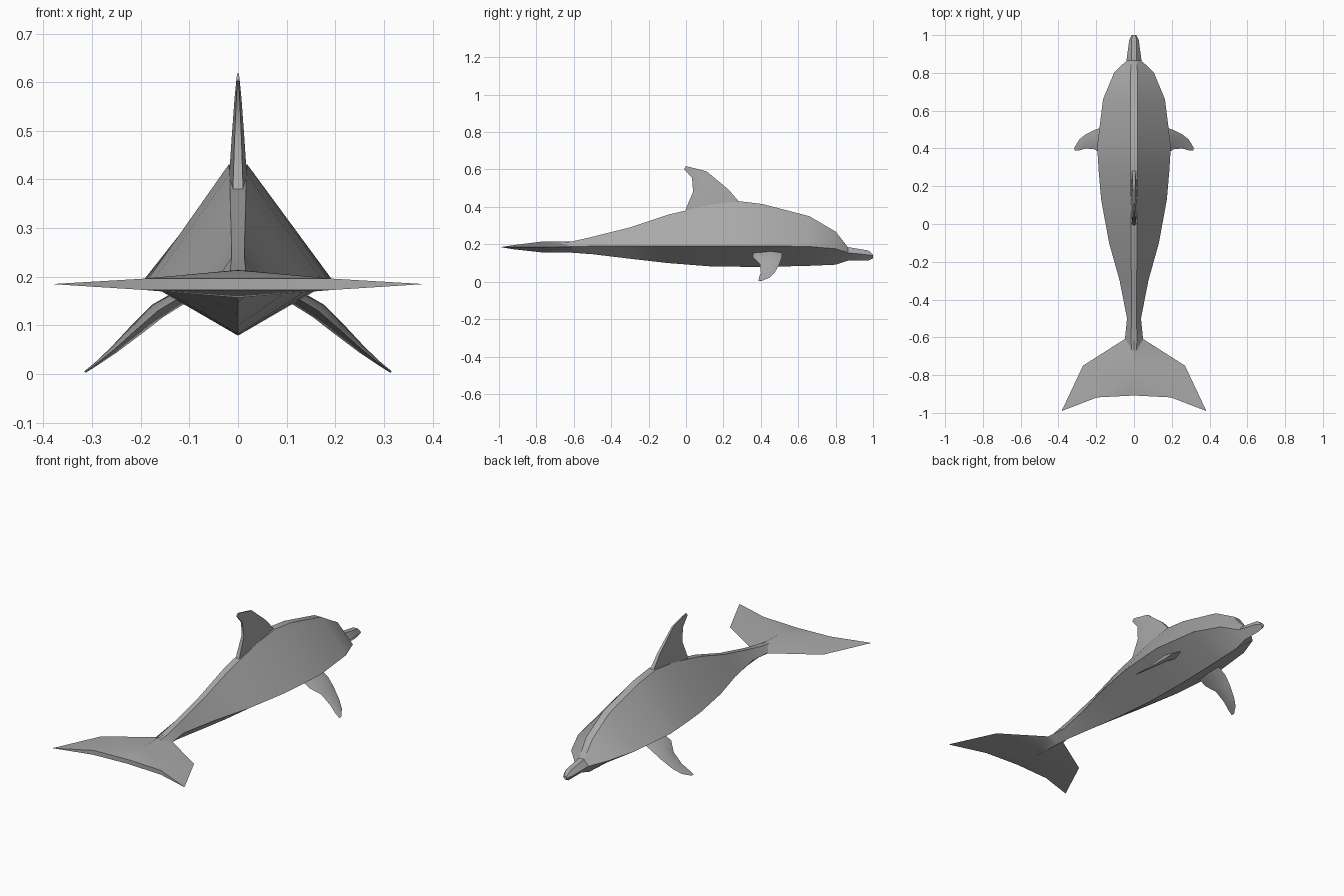
import bpy, bmesh, math

if "Cube" in bpy.data.objects:
    bpy.data.objects.remove(bpy.data.objects["Cube"])

skin = bpy.data.materials.new("grey skin")
skin.diffuse_color = (0.4, 0.4, 0.4, 1)
skin.use_nodes = True
skin.node_tree.nodes["Principled BSDF"].inputs["Base Color"].default_value = skin.diffuse_color


def finish(name, bm, angle=30):
    """Turn a bmesh into a shaded object with the skin colour."""
    bmesh.ops.remove_doubles(bm, verts=bm.verts, dist=0.0005)
    bmesh.ops.recalc_face_normals(bm, faces=bm.faces)
    mesh = bpy.data.meshes.new(name)
    bm.to_mesh(mesh)
    bm.free()
    mesh.materials.append(skin)
    ob = bpy.data.objects.new(name, mesh)
    bpy.context.collection.objects.link(ob)
    bpy.ops.object.select_all(action='DESELECT')
    ob.select_set(True)
    bpy.context.view_layer.objects.active = ob
    bpy.ops.object.shade_smooth_by_angle(angle=math.radians(angle))
    return ob


def loft(name, rings, angle=30):
    """Skin a list of equal-length closed rings and cap both ends."""
    bm = bmesh.new()
    loops = [[bm.verts.new(p) for p in ring] for ring in rings]
    n = len(rings[0])
    for a, b in zip(loops, loops[1:]):
        for i in range(n):
            j = (i + 1) % n
            bm.faces.new((a[i], a[j], b[j], b[i]))
    bm.faces.new(loops[0])
    bm.faces.new(loops[-1])
    return finish(name, bm, angle)


# Body: y, ridge z, ridge half width, side z, side half width, keel z
stations = [
    (-0.70, 0.205, 0.010, 0.185, 0.030, 0.160),
    (-0.61, 0.215, 0.016, 0.188, 0.048, 0.155),
    (-0.50, 0.240, 0.013, 0.190, 0.037, 0.147),
    (-0.30, 0.290, 0.014, 0.190, 0.076, 0.123),
    (-0.10, 0.357, 0.016, 0.191, 0.132, 0.100),
    (0.13, 0.412, 0.017, 0.192, 0.174, 0.082),
    (0.28, 0.431, 0.019, 0.192, 0.187, 0.080),
    (0.41, 0.415, 0.019, 0.192, 0.195, 0.079),
    (0.66, 0.350, 0.018, 0.188, 0.164, 0.085),
    (0.80, 0.268, 0.018, 0.176, 0.106, 0.091),
    (0.865, 0.185, 0.014, 0.155, 0.040, 0.112),
    (0.975, 0.167, 0.013, 0.143, 0.025, 0.113),
    (1.00, 0.145, 0.007, 0.138, 0.012, 0.126),
]
loft("body", [[(-r, y, t), (r, y, t), (w, y, s), (0, y, k), (-w, y, s)]
              for y, t, r, s, w, k in stations])

# Dorsal fin: front y, front z, back y, back z, half width
fin = [(0.29, 0.415, -0.005, 0.375, 0.018), (0.28, 0.432, 0.002, 0.397, 0.018),
       (0.225, 0.495, 0.038, 0.480, 0.013), (0.11, 0.590, 0.032, 0.555, 0.007),
       (0.00, 0.618, -0.010, 0.602, 0.003)]
rings = []
for fy, fz, by, bz, w in fin:
    my, mz = by + (fy - by) * 0.4, bz + (fz - bz) * 0.4
    f = w * 0.55
    rings.append([(-f, fy, fz), (f, fy, fz), (w, my, mz),
                  (f, by, bz), (-f, by, bz), (-w, my, mz)])
loft("dorsal_fin", rings, 45)

# Flippers: centre x, centre z, front y, back y, half thickness
flipper = [(0.115, 0.160, 0.515, 0.360, 0.016), (0.165, 0.130, 0.512, 0.358, 0.017),
           (0.205, 0.095, 0.500, 0.395, 0.014), (0.255, 0.050, 0.475, 0.400, 0.008),
           (0.290, 0.022, 0.447, 0.390, 0.004), (0.315, 0.004, 0.405, 0.388, 0.002)]
for side, label in ((1, "right"), (-1, "left")):
    rings = []
    for x, z, fy, by, h in flipper:
        my = by + (fy - by) * 0.6
        dx, dz = 0.62 * h, 0.78 * h
        rings.append([(side * x, fy, z), (side * (x + dx), my, z + dz),
                      (side * x, by, z), (side * (x - dx), my, z - dz)])
    loft(label + "_flipper", rings, 60)

# Tail fluke: a wedge with a thick, blunt trailing edge
bm = bmesh.new()
for s in (1, -1):
    root, bend, tip = [bm.verts.new(p) for p in (
        (s * 0.05, -0.61, 0.187), (s * 0.27, -0.75, 0.185), (s * 0.383, -0.99, 0.185))]
    edges = []
    for front_z, peak_z, rear_z in ((0.215, 0.214, 0.196), (0.155, 0.157, 0.173)):
        front, peak, rear, back = [bm.verts.new(p) for p in (
            (0, -0.60, front_z), (0, -0.775, peak_z),
            (0, -0.908, rear_z), (s * 0.195, -0.918, rear_z))]
        for face in ((front, root, peak), (root, bend, peak), (peak, bend, back),
                     (bend, tip, back), (peak, back, rear)):
            bm.faces.new(face)
        edges.append((rear, back))
    (r0, b0), (r1, b1) = edges
    bm.faces.new((r0, b0, b1, r1))
    bm.faces.new((b0, tip, b1))
finish("tail_fluke", bm)
